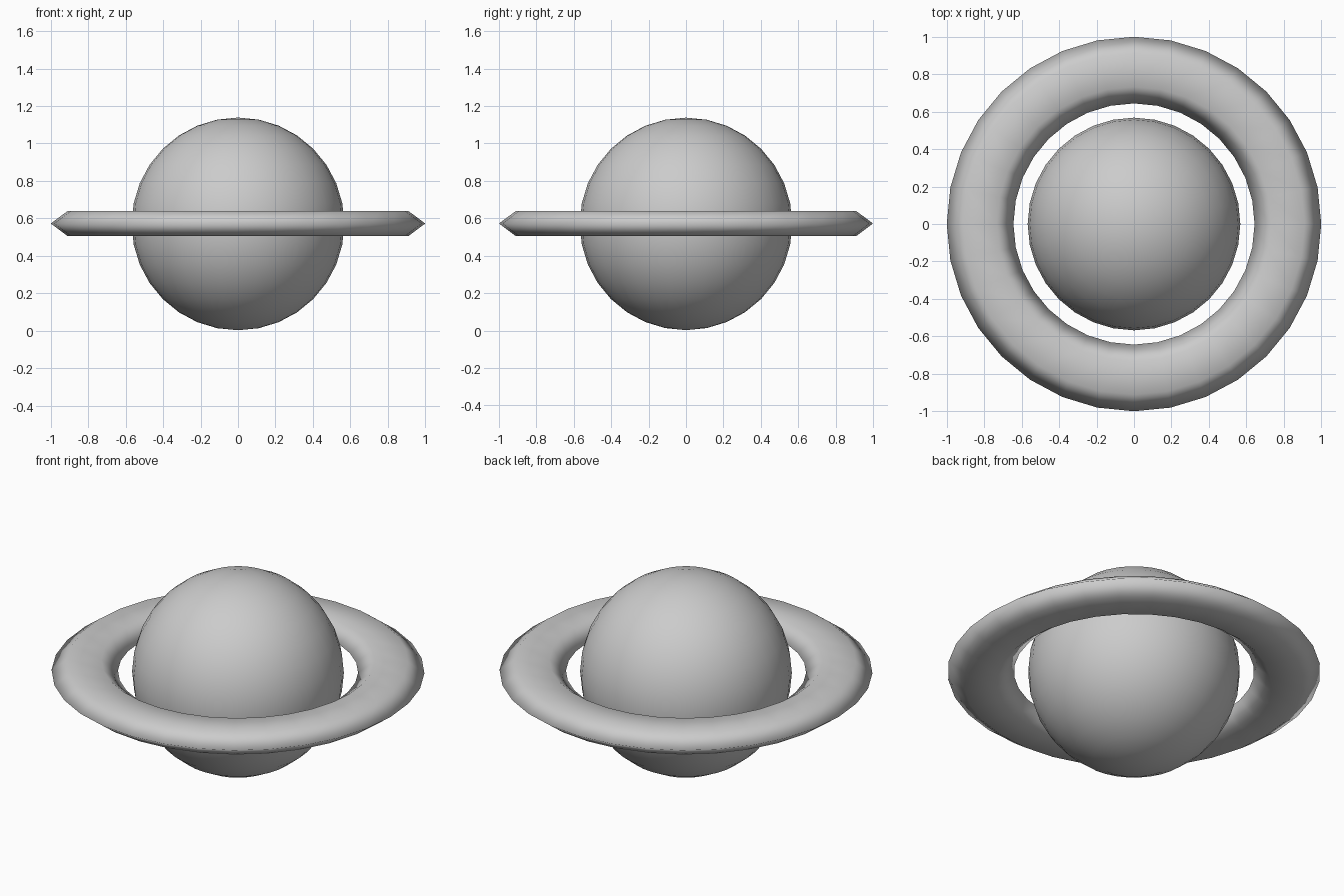
import bpy, math

if "Cube" in bpy.data.objects:
    bpy.data.objects.remove(bpy.data.objects["Cube"])

CENTRE_Z = 0.57

# Globe
bpy.ops.mesh.primitive_uv_sphere_add(segments=32, ring_count=16, radius=0.568,
                                     location=(0, 0, CENTRE_Z))
globe = bpy.context.object
globe.name = "planet_globe"
bpy.ops.object.shade_smooth()

# Flattened ring with a six-sided cross-section
bpy.ops.mesh.primitive_torus_add(major_segments=32, minor_segments=6,
                                 major_radius=0.822, minor_radius=0.178,
                                 location=(0, 0, CENTRE_Z + 0.002))
ring = bpy.context.object
ring.name = "planet_ring"
ring.scale.z = 0.43
bpy.ops.object.transform_apply(location=False, rotation=False, scale=True)
bpy.ops.object.shade_smooth()
